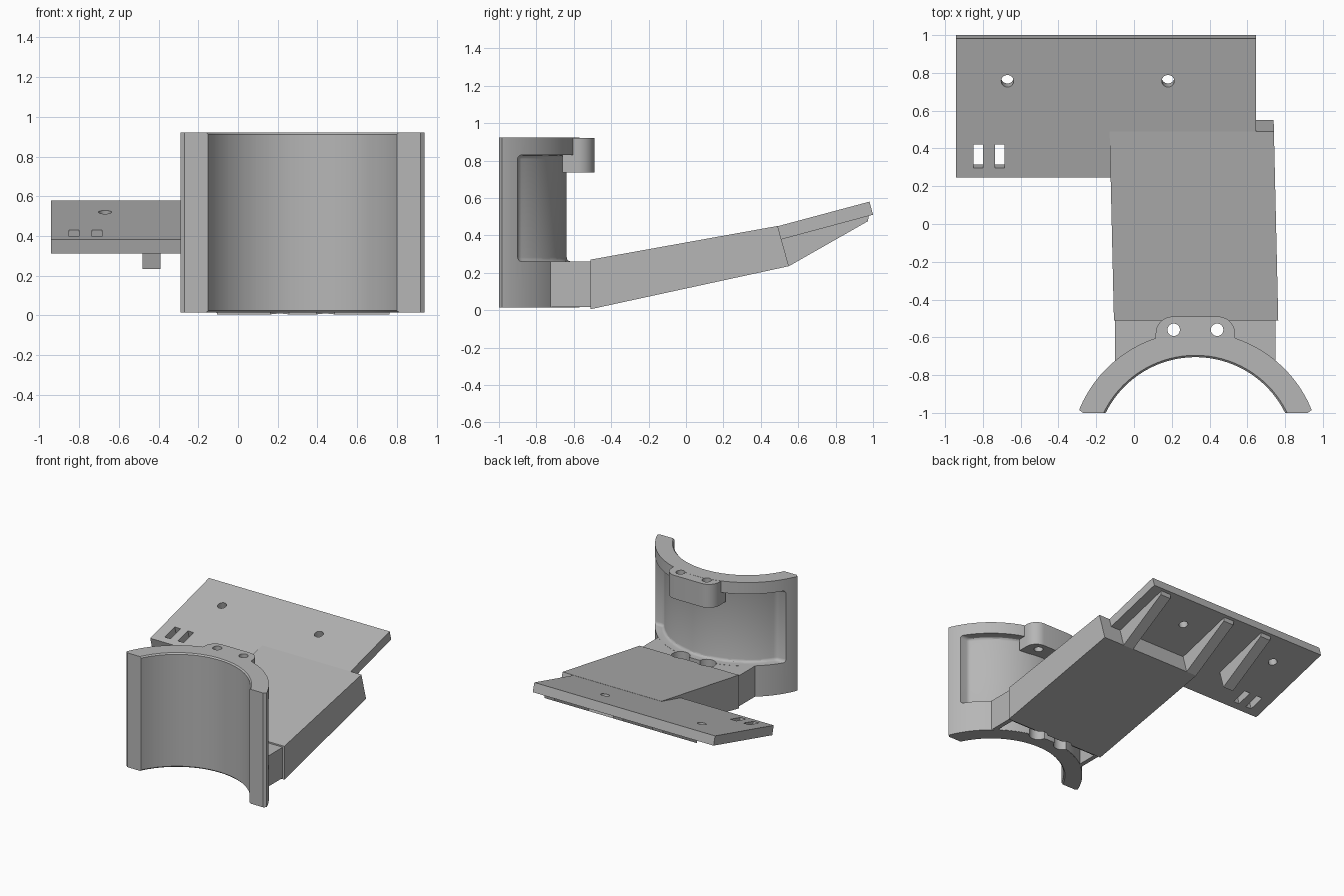
import bpy, bmesh, math
from mathutils import Matrix

cube = bpy.data.objects.get("Cube")
if cube:
    bpy.data.objects.remove(cube)

GREY = (0.47, 0.47, 0.47, 1)
mat = bpy.data.materials.new("plain grey")
mat.use_nodes = True
mat.diffuse_color = GREY
mat.node_tree.nodes["Principled BSDF"].inputs["Base Color"].default_value = GREY

CX, CY = 0.325, -1.235           # centre of the cradle arc
R_IN, R_WALL, R_OUT = 0.53, 0.597, 0.665
SCREWS = (0.21, 0.44)
SCREW_Y = -0.56


def add(name, bm):
    bmesh.ops.recalc_face_normals(bm, faces=bm.faces)
    mesh = bpy.data.meshes.new(name)
    bm.to_mesh(mesh)
    bm.free()
    mesh.materials.append(mat)
    ob = bpy.data.objects.new(name, mesh)
    bpy.context.collection.objects.link(ob)
    return ob


def prism(name, pts, lo, hi, axis="z", shear=0):
    """Extrude an outline along z, or a (y, z) outline along x."""
    bm = bmesh.new()
    put = (lambda p, t: (p[0], p[1], t)) if axis == "z" else (lambda p, t: (t - shear * p[0], p[0], p[1]))
    a = [bm.verts.new(put(p, lo)) for p in pts]
    b = [bm.verts.new(put(p, hi)) for p in pts]
    bm.faces.new(a)
    bm.faces.new(b)
    for i in range(len(pts)):
        j = (i + 1) % len(pts)
        bm.faces.new((a[i], a[j], b[j], b[i]))
    return add(name, bm)


def cylinder(name, r1, r2, depth, matrix, sides=32):
    bm = bmesh.new()
    bmesh.ops.create_cone(bm, cap_ends=True, segments=sides, radius1=r1, radius2=r2, depth=depth, matrix=matrix)
    return add(name, bm)


def bake(ob):
    deps = bpy.context.evaluated_depsgraph_get()
    mesh = bpy.data.meshes.new_from_object(ob.evaluated_get(deps))
    ob.modifiers.clear()
    ob.data = mesh


def cut(ob, *cutters):
    for c in cutters:
        m = ob.modifiers.new("cut", "BOOLEAN")
        m.operation, m.solver, m.object = "DIFFERENCE", "EXACT", c
        bake(ob)
        bpy.data.objects.remove(c)


def arc(r, y_end, n=48):
    """Points from the left end (+x) over the back to the right end."""
    half = math.acos((y_end - CY) / r)
    return [(CX + r * math.sin(t), CY + r * math.cos(t))
            for t in (half - 2 * half * i / n for i in range(n + 1))]


def rect(x0, x1, y0, y1):
    return [(x0, y0), (x1, y0), (x1, y1), (x0, y1)]


def screw_access():
    return [cylinder("access_cutter", 0.068, 0.068, 1, Matrix.Translation((x, SCREW_Y, 0.2)))
            for x in SCREWS]


# Cradle: curved wall with rounded tips
tip = [(0.615, -0.985), (0.595, -1.0)]
outline = (arc(R_OUT, -0.965) + [(CX - x, y) for x, y in tip]
           + arc(R_IN, -1.0)[::-1] + [(CX + x, y) for x, y in tip[::-1]])
cradle = prism("cradle", outline, 0.015, 0.922)
# Recess around the back between the flanges
recess = prism("recess_cutter", arc(R_WALL, -0.9) + arc(0.9, -0.9)[::-1], 0.26, 0.83)
bev = recess.modifiers.new("round", "BEVEL")
bev.width, bev.segments, bev.limit_method, bev.angle_limit = 0.022, 3, "ANGLE", 0.7
bake(recess)
cut(cradle, recess)
# Chamfered inner rims
for z, flip in ((0.922, 1), (0.015, -1)):
    wide, slim = R_IN + 0.03, R_IN - 0.01
    r1, r2 = (slim, wide) if flip > 0 else (wide, slim)
    cut(cradle, cylinder("rim_cutter", r1, r2, 0.04, Matrix.Translation((CX, CY, z)), 96))
cut(cradle, *screw_access())

# Mounting tab with two screw holes, tucked against the wall
corner = 0.09
tab_pts = [(0.115, -0.66), (CX, -0.645), (0.535, -0.66)]
for cx, start in ((0.535 - corner, 0), (0.115 + corner, 90)):
    tab_pts += [(cx + corner * math.cos(math.radians(start + a)),
                 -0.58 + corner * math.sin(math.radians(start + a))) for a in range(0, 91, 10)]
tab = prism("mounting_tab", tab_pts, 0.735, 0.921)
holes = [(x, SCREW_Y) for x in SCREWS]
for target in (tab, cradle):
    for x, y in holes:
        cut(target, cylinder("hole_cutter", 0.033, 0.033, 0.4, Matrix.Translation((x, y, 0.85))))

# Base block, hollow underneath, joining cradle to arm
def behind(r, x0, x1, y1):
    curve = [(x0 + (x1 - x0) * i / 24) for i in range(25)]
    return [(x, CY + math.sqrt(r * r - (x - CX) ** 2)) for x in curve] + [(x1, y1), (x0, y1)]

base = prism("base_block", behind(0.64, -0.1, 0.75, -0.5), 0.016, 0.259)
cut(base, prism("hollow_cutter", behind(0.668, -0.065, 0.715, -0.53), -0.1, 0.22))
cut(base, *screw_access())
cut(base, prism("slot_cutter", rect(0.21, 0.44, -0.624, -0.525), -0.1, 0.5))

# Sloping arm
arm = prism("arm", [(-0.51, 0.005), (-0.51, 0.27), (0.49, 0.45), (0.55, 0.235)],
            -0.118, 0.752, "x", 0.023)
cut(arm, *screw_access())

# Tilted plate with round holes and slots
plate = prism("plate", [(0.245, 0.383), (0.981, 0.58), (1.0, 0.51), (0.264, 0.312)], -0.942, 0.645, "x")
tilt = Matrix.Rotation(math.radians(15), 4, "X")
for x in (-0.67, 0.18):
    cut(plate, cylinder("hole_cutter", 0.033, 0.033, 0.3, Matrix.Translation((x, 0.765, 0.49)) @ tilt))
for x in (-0.825, -0.71):
    slot = prism("slot_cutter", rect(-0.025, 0.025, -0.064, 0.064), -0.15, 0.15)
    slot.data.transform(Matrix.Translation((x, 0.368, 0.38)) @ tilt)
    cut(plate, slot)

# Tapered ribs beneath the plate
for i, x in enumerate((-0.48, -0.13, 0.47)):
    prism(f"rib_{i + 1}", [(0.505, 0.39), (0.55, 0.235), (0.972, 0.475), (0.98, 0.515)], x, x + 0.09, "x")

# Smooth curves, sharp edges
bpy.ops.object.select_all(action="DESELECT")
for ob in bpy.context.collection.objects:
    if ob.type == "MESH" and mat.name in ob.data.materials:
        ob.select_set(True)
        bpy.context.view_layer.objects.active = ob
bpy.ops.object.shade_smooth_by_angle(angle=math.radians(30))
